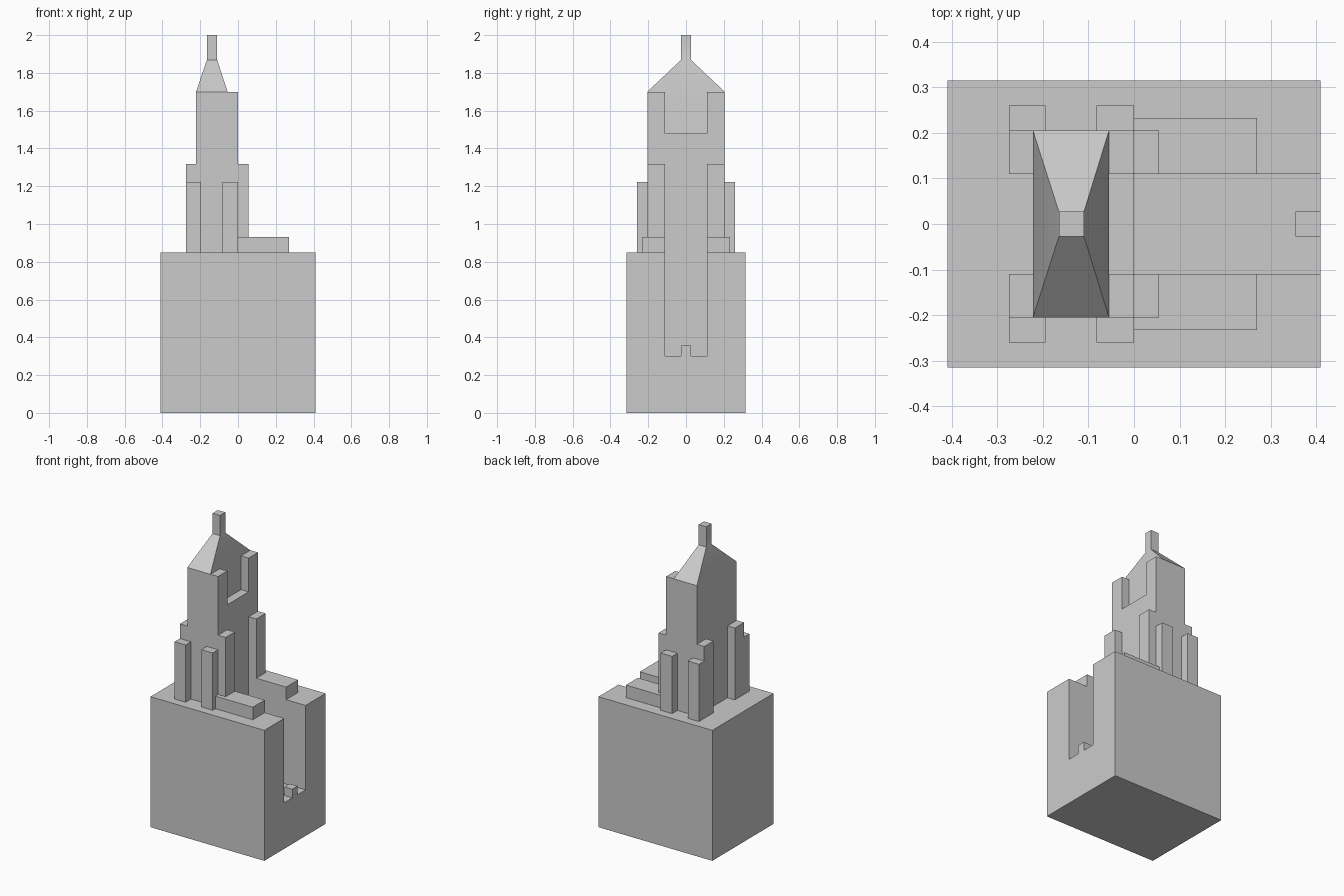
import bpy
import bmesh
import math

cube = bpy.data.objects.get("Cube")
if cube:
    bpy.data.objects.remove(cube, do_unlink=True)

stone = bpy.data.materials.new("light_grey_stone")
stone.use_nodes = True
colour = (0.6, 0.6, 0.6, 1)
stone.diffuse_color = colour
stone.node_tree.nodes["Principled BSDF"].inputs["Base Color"].default_value = colour


def loft(name, rings):
    """Join equal-length point rings with side faces and cap both ends."""
    bm = bmesh.new()
    loops = [[bm.verts.new(p) for p in ring] for ring in rings]
    for a, b in zip(loops, loops[1:]):
        for i in range(len(a)):
            j = (i + 1) % len(a)
            bm.faces.new((a[i], a[j], b[j], b[i]))
    bm.faces.new(loops[0])
    bm.faces.new(loops[-1])
    bmesh.ops.recalc_face_normals(bm, faces=bm.faces)
    mesh = bpy.data.meshes.new(name)
    bm.to_mesh(mesh)
    bm.free()
    mesh.materials.append(stone)
    obj = bpy.data.objects.new(name, mesh)
    bpy.context.collection.objects.link(obj)
    return obj


def rect(x, y, z):
    return [(x[0], y[0], z), (x[1], y[0], z), (x[1], y[1], z), (x[0], y[1], z)]


def box(name, x, y, z, mirror=False):
    obj = loft(name, [rect(x, y, h) for h in z])
    if mirror:
        mod = obj.modifiers.new("mirror_sides", "MIRROR")
        mod.use_axis = (False, True, False)
    return obj


# Main levels and plan lines
BASE_TOP, EAVES, NOTCH = 0.85, 1.70, 1.48
BACK, ROOF_FRONT = -0.222, -0.055
SLOT, HALF = 0.11, 0.205

# Base block with the deep entrance slot cut into its +x end
base = box("base_block", (-0.41, 0.41), (-0.315, 0.315), (0, BASE_TOP))
cutter = box("slot_cutter", (0, 0.5), (-SLOT, SLOT), (0.30, 1))
cutter.hide_render = True
cut = base.modifiers.new("slot", "BOOLEAN")
cut.operation = "DIFFERENCE"
cut.solver = "EXACT"
cut.object = cutter
bpy.context.view_layer.objects.active = base
bpy.ops.object.modifier_apply(modifier=cut.name)
bpy.data.objects.remove(cutter, do_unlink=True)
box("entrance_step", (0.355, 0.41), (-0.027, 0.027), (0.30, 0.357))

# Tower core, hipped roof and spire in one tapering form
core = (BACK, ROOF_FRONT), (-HALF, HALF)
spire = (-0.165, -0.11), (-0.027, 0.027)
tower = loft("tower_and_spire", [
    rect(*core, BASE_TOP), rect(*core, EAVES),
    rect(*spire, 1.868), rect(*spire, 2.0)])
bpy.ops.object.select_all(action="DESELECT")
tower.select_set(True)
bpy.context.view_layer.objects.active = tower
bpy.ops.object.shade_smooth_by_angle(angle=math.radians(30))

# Tower facade with its notched top
outline = [(-HALF, BASE_TOP), (HALF, BASE_TOP), (HALF, EAVES), (SLOT, EAVES),
           (SLOT, NOTCH), (-SLOT, NOTCH), (-SLOT, EAVES), (-HALF, EAVES)]
loft("tower_facade", [[(x, y, z) for y, z in outline] for x in (ROOF_FRONT, 0)])

# Buttresses, side piers and terraces, mirrored across the tower
for name, x, y, top in (
        ("facade_buttresses", (0, 0.055), (SLOT, HALF), 1.318),
        ("rear_buttresses", (-0.275, BACK), (SLOT, HALF), 1.318),
        ("rear_piers", (-0.275, -0.195), (HALF, 0.26), 1.223),
        ("facade_piers", (-0.082, 0), (HALF, 0.26), 1.223),
        ("terraces", (0, 0.27), (SLOT, 0.233), 0.932)):
    box(name, x, y, (BASE_TOP, top), mirror=True)
